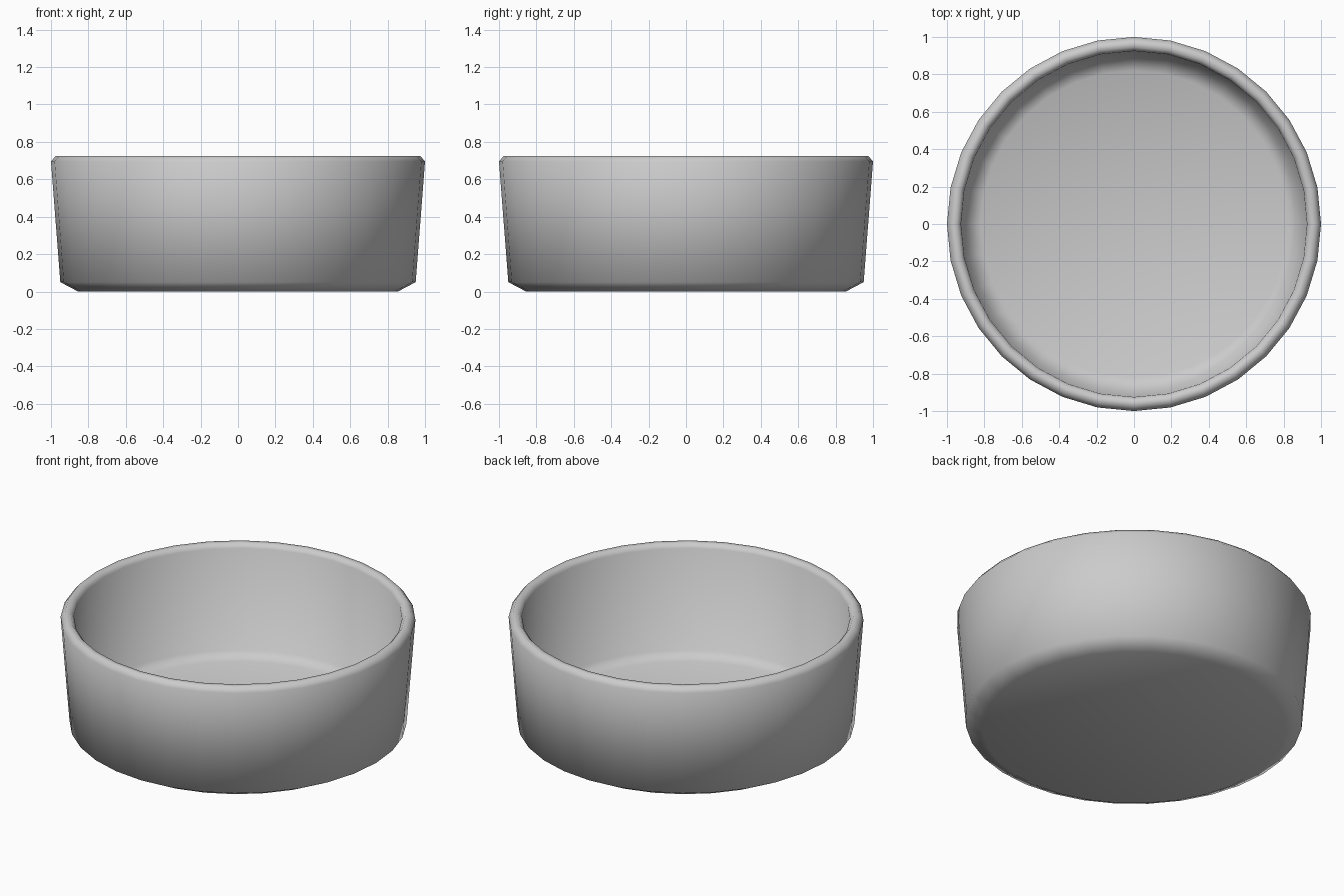
import bpy, bmesh, math

if "Cube" in bpy.data.objects:
    bpy.data.objects.remove(bpy.data.objects["Cube"])

# Bowl cross-section (radius, height): underside, outer wall, rim, inner wall, floor
PROFILE = [(0.855, 0.0), (0.95, 0.05), (1.0, 0.695), (0.975, 0.725),
           (0.945, 0.725), (0.925, 0.70), (0.895, 0.08), (0.82, 0.045)]
SIDES = 32


def lathe(name, profile, sides):
    bm = bmesh.new()
    rings = [[bm.verts.new((r * math.cos(2 * math.pi * i / sides),
                            r * math.sin(2 * math.pi * i / sides), z))
              for i in range(sides)] for r, z in profile]
    for a, b in zip(rings, rings[1:]):
        for i in range(sides):
            j = (i + 1) % sides
            bm.faces.new((a[i], a[j], b[j], b[i]))
    # Flat discs close the underside and the inner floor
    bm.faces.new(rings[0][::-1])
    bm.faces.new(rings[-1])
    bmesh.ops.recalc_face_normals(bm, faces=bm.faces[:])
    for f in bm.faces:
        f.smooth = True
    mesh = bpy.data.meshes.new(name)
    bm.to_mesh(mesh)
    bm.free()
    obj = bpy.data.objects.new(name, mesh)
    bpy.context.collection.objects.link(obj)
    return obj


lathe("bowl", PROFILE, SIDES)
